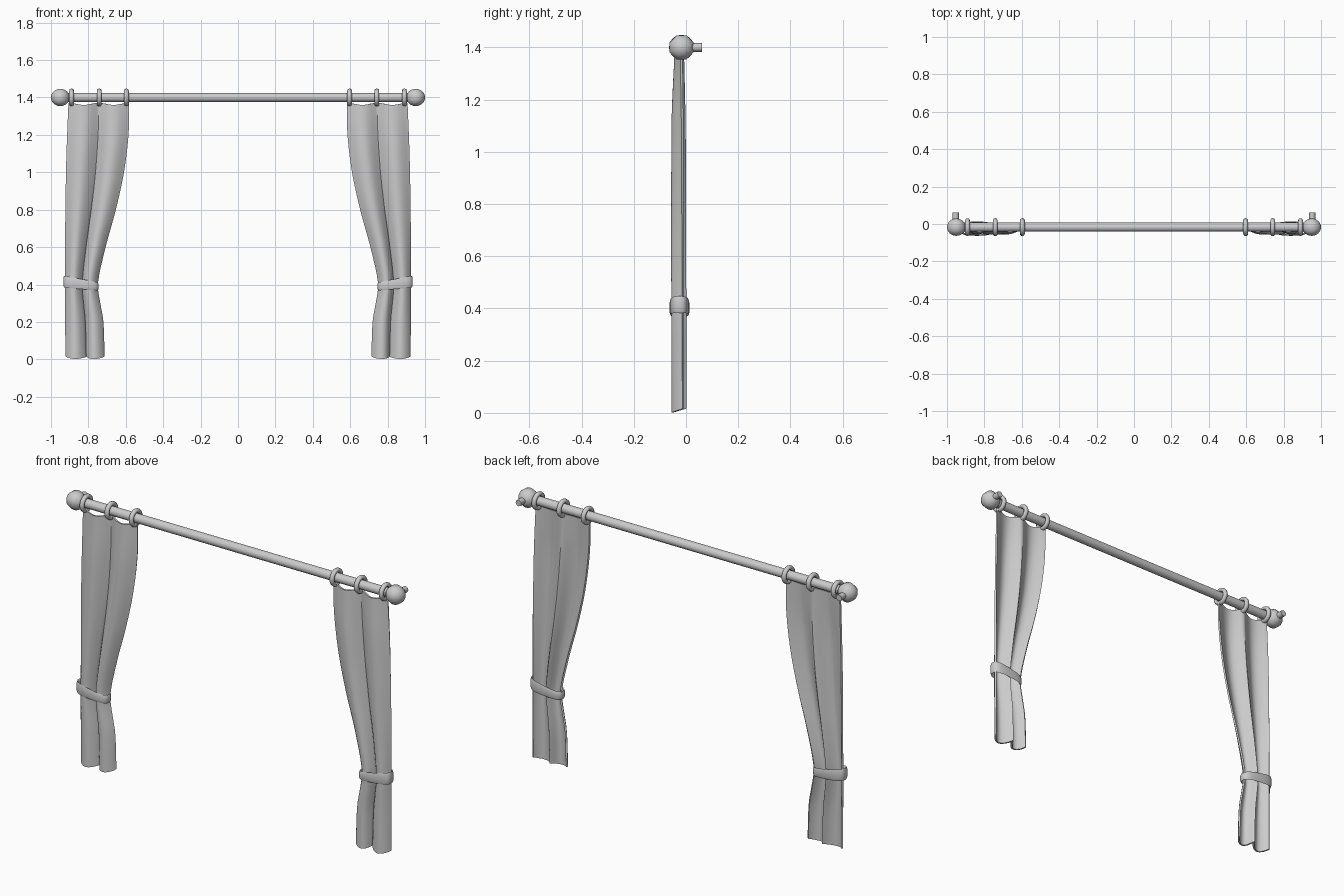
import bpy, bmesh, math
from mathutils import Matrix, Vector

if "Cube" in bpy.data.objects:
    bpy.data.objects.remove(bpy.data.objects["Cube"])

YC, ZC = -0.017, 1.40      # rod axis


def finish(name, bm, mirror=True, thickness=0, angle=40):
    bmesh.ops.recalc_face_normals(bm, faces=bm.faces)
    me = bpy.data.meshes.new(name)
    bm.to_mesh(me)
    bm.free()
    ob = bpy.data.objects.new(name, me)
    bpy.context.collection.objects.link(ob)
    if thickness:
        s = ob.modifiers.new("Thickness", 'SOLIDIFY')
        s.thickness, s.offset = thickness, 0
    if mirror:
        m = ob.modifiers.new("Mirror", 'MIRROR')
        m.use_mirror_merge = False
    bpy.ops.object.select_all(action='DESELECT')
    ob.select_set(True)
    bpy.context.view_layer.objects.active = ob
    bpy.ops.object.convert(target='MESH')
    bpy.ops.object.shade_smooth_by_angle(angle=math.radians(angle))
    return ob


def grid(bm, rows, close_u=False, close_v=False):
    vs = [[bm.verts.new(p) for p in r] for r in rows]
    nr, nc = len(vs), len(vs[0])
    for i in range(nr if close_v else nr - 1):
        for j in range(nc if close_u else nc - 1):
            a, b = (i + 1) % nr, (j + 1) % nc
            bm.faces.new((vs[i][j], vs[i][b], vs[a][b], vs[a][j]))


def interp(pts, z):
    # smooth (Catmull-Rom style) lookup in a (z, value) profile
    for i in range(len(pts) - 1):
        (z0, a), (z1, b) = pts[i], pts[i + 1]
        if z <= z1 or i == len(pts) - 2:
            p, n = pts[max(i - 1, 0)], pts[min(i + 2, len(pts) - 1)]
            h, t = z1 - z0, (z - z0) / (z1 - z0)
            m0 = (b - p[1]) / (z1 - p[0]) * h
            m1 = (n[1] - a) / (n[0] - z0) * h
            return ((2*t**3 - 3*t*t + 1) * a + (t**3 - 2*t*t + t) * m0
                    + (3*t*t - 2*t**3) * b + (t**3 - t*t) * m1)


# curtain rod
bm = bmesh.new()
bmesh.ops.create_cone(bm, cap_ends=True, segments=16, radius1=0.024, radius2=0.024, depth=1.88,
                      matrix=Matrix.Translation((0, YC, ZC)) @ Matrix.Rotation(math.pi / 2, 4, 'Y'))
finish("curtain_rod", bm, mirror=False)

# ball finials, eight-sided around the rod axis
bm = bmesh.new()
bmesh.ops.create_uvsphere(bm, u_segments=8, v_segments=12, radius=0.05,
                          matrix=Matrix.Translation((-0.95, YC, ZC)) @ Matrix.Rotation(math.pi / 2, 4, 'Y')
                          @ Matrix.Rotation(math.pi / 8, 4, 'Z'))
finish("finial", bm, angle=60)

# wall pegs behind the finials
bm = bmesh.new()
bmesh.ops.create_cone(bm, cap_ends=True, segments=8, radius1=0.017, radius2=0.017, depth=0.07,
                      matrix=Matrix.Translation((-0.953, 0.027, ZC)) @ Matrix.Rotation(math.pi / 2, 4, 'X'))
finish("wall_peg", bm, angle=60)

# curtain rings
bm = bmesh.new()
for x in (-0.89, -0.742, -0.597):
    rows = []
    for i in range(20):
        a = 2 * math.pi * i / 20
        row = []
        for j in range(8):
            b = 2 * math.pi * j / 8
            r = 0.037 + 0.011 * math.cos(b)
            row.append((x + 0.013 * math.sin(b), YC + r * math.cos(a), ZC + r * math.sin(a)))
        rows.append(row)
    grid(bm, rows, True, True)
finish("curtain_ring", bm, angle=60)

# draped curtains, gathered at the tie
OUTER = [(0, -0.919), (0.4, -0.921), (0.8, -0.920), (1.1, -0.915), (1.37, -0.905)]
INNER = [(0, -0.717), (0.2, -0.724), (0.3, -0.741), (0.4, -0.753), (0.6, -0.711),
         (0.8, -0.656), (1.0, -0.612), (1.2, -0.587), (1.37, -0.583)]
FRONT = [(0, -0.051), (1.1, -0.051), (1.37, -0.040)]
VALLEY = [(0, -0.003), (0.7, -0.004), (1.1, -0.006), (1.37, -0.012)]
EDGE = [(0, -0.012), (1.1, -0.014), (1.37, -0.018)]
NU, NV = 40, 36
rows = []
for i in range(NV + 1):
    v = i / NV
    row = []
    for j in range(NU + 1):
        u = j / NU
        z = 1.36 * v
        f = abs(math.sin(2 * math.pi * u)) ** (0.75 + 0.5 * v)
        back = EDGE if u < 0.25 or u > 0.75 else VALLEY
        y0 = interp(back, z)
        y = y0 + (interp(FRONT, z) - y0) * f
        o, n = interp(OUTER, z), interp(INNER, z)
        w = u + 0.035 * math.exp(-((u - 0.5) / 0.12) ** 2) * (1 - v)
        # hem dips at the front folds, top edge sags between the rings
        z += 0.014 * (1 - f) * (1 - v) ** 6 + 0.002 * (1 - v)
        z += 0.011 * math.cos(2 * math.pi * u) ** 2 * v ** 12
        row.append((o + (n - o) * w, y, z))
    rows.append(row)
bm = bmesh.new()
grid(bm, rows)
finish("curtain", bm, thickness=0.009, angle=50)

# tiebacks: tilted bands, taller on the outer side
SECTION = [(0, -0.7), (0.6, -1), (1, -0.6), (1, 0.6), (0.6, 1), (0, 0.7)]
rows = []
for i in range(32):
    a = 2 * math.pi * i / 32
    c, s = math.cos(a), math.sin(a)
    cx = math.copysign(abs(c) ** 0.7, c)
    sy = math.copysign(abs(s) ** 0.7, s)
    t = (cx + 1) / 2
    zc, h = 0.415 - 0.025 * t, 0.032 - 0.010 * t
    rows.append([(-0.840 + (0.084 + 0.010 * d) * cx, -0.025 + (0.030 + 0.008 * d) * sy, zc + h * k)
                 for d, k in SECTION])
bm = bmesh.new()
grid(bm, rows, True, True)
finish("tieback", bm, angle=50)
